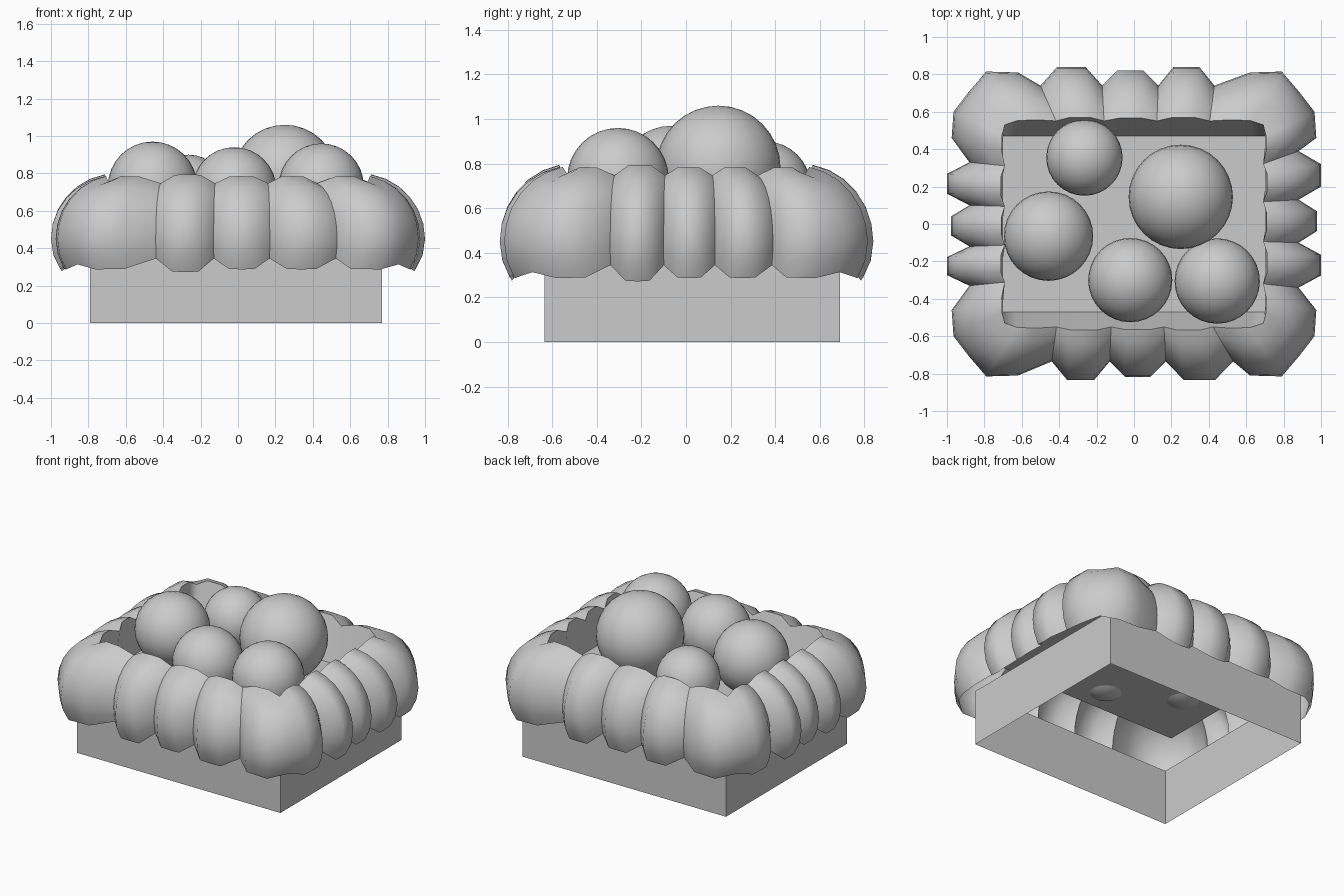
import bpy
import bmesh
import math
from mathutils import Vector

old = bpy.data.objects.get("Cube")
if old:
    bpy.data.objects.remove(old)

grey = bpy.data.materials.new("plain_grey")
grey.use_nodes = True
grey.diffuse_color = (0.6, 0.6, 0.6, 1)
grey.node_tree.nodes["Principled BSDF"].inputs["Base Color"].default_value = (0.6, 0.6, 0.6, 1)

PLATE_Z = 0.515
PLATE_X, PLATE_Y = 0.70, 0.47


def finish(bm, name, angle=None):
    """Turn a bmesh into a named object, smooth if an angle is given."""
    mesh = bpy.data.meshes.new(name)
    bm.to_mesh(mesh)
    bm.free()
    mesh.materials.append(grey)
    obj = bpy.data.objects.new(name, mesh)
    bpy.context.collection.objects.link(obj)
    if angle:
        bpy.ops.object.select_all(action='DESELECT')
        obj.select_set(True)
        bpy.context.view_layer.objects.active = obj
        bpy.ops.object.shade_smooth_by_angle(angle=math.radians(angle))
    return obj


# Base: four walls, open above and below
def rectangle(bm, x0, x1, y0, y1, z):
    return [bm.verts.new((x, y, z)) for x, y in ((x0, y0), (x1, y0), (x1, y1), (x0, y1))]


bm = bmesh.new()
low = rectangle(bm, -0.79, 0.77, -0.635, 0.69, 0)
high = rectangle(bm, -0.79, 0.77, -0.635, 0.69, 0.385)
for i in range(4):
    j = (i + 1) % 4
    bm.faces.new((low[i], low[j], high[j], high[i]))
finish(bm, "base_walls")

# Tray floor under the balls
bm = bmesh.new()
bm.faces.new(rectangle(bm, -PLATE_X, PLATE_X, -PLATE_Y, PLATE_Y, PLATE_Z))
finish(bm, "tray_floor")

# Balls: x, y, top height, radius
balls = [(0.25, 0.145, 1.06, 0.279), (-0.457, -0.065, 0.97, 0.239),
         (-0.02, -0.3, 0.94, 0.225), (0.445, -0.305, 0.96, 0.228),
         (-0.265, 0.355, 0.9, 0.204)]
for n, (x, y, top, r) in enumerate(balls):
    bm = bmesh.new()
    bmesh.ops.create_uvsphere(bm, u_segments=32, v_segments=16, radius=r)
    bmesh.ops.translate(bm, verts=bm.verts, vec=(x, y, top - r))
    finish(bm, f"ball_{n + 1}", 40)

# Seams between lobes, counterclockwise: positions along each side
# (at the inner rim, at the outer edge), then rim and outer distances
front, right, back, left = (Vector(v) for v in ((0, -1), (1, 0), (0, 1), (-1, 0)))
sides = [
    (front, (-0.44, -0.13, 0.17, 0.43), (-0.44, -0.13, 0.17, 0.53), 0.55, 0.735),
    (right, (-0.34, -0.1, 0.125, 0.33), (-0.34, -0.1, 0.13, 0.39), 0.70, 0.88),
    (back, (-0.43, -0.13, 0.17, 0.43), (-0.43, -0.13, 0.17, 0.5), 0.55, 0.74),
    (left, (-0.33, -0.1, 0.12, 0.33), (-0.33, -0.1, 0.12, 0.33), 0.70, 0.88),
]
seams = []
for normal, rims, outers, rim_d, out_d in sides:
    along = Vector((-normal.y, normal.x))
    for a, b in zip(rims, outers):
        seams.append((normal, along * a + normal * rim_d, along * b + normal * out_d))

# Outer plan of a corner lobe, from the front or back round to the side
CORNER = [Vector(p) for p in ((0.62, 0.81), (0.79, 0.815), (0.88, 0.71), (0.965, 0.6), (0.975, 0.46))]


def lobe_stations(i):
    """Return (rim point, outer point, swelling, notch) across one lobe."""
    n0, rim0, out0 = seams[i]
    n1, rim1, out1 = seams[(i + 1) % len(seams)]
    if n0 != n1:
        sign = n0 + n1
        outline = [Vector((p.x * sign.x, p.y * sign.y)) for p in CORNER]
        if n0.x:
            outline.reverse()
        bend = Vector((0.70 * sign.x, 0.53 * sign.y))
        rims = [rim0.lerp(bend, 0.4), rim0.lerp(bend, 0.75), bend,
                bend.lerp(rim1, 0.25), bend.lerp(rim1, 0.6)]
        swells = (0.75, 0.8, 0.75, 0.8, 0.75)
        notches = (0, 0, 0.035, 0, 0)
    else:
        bulge = n0 * (0.1 if n0.y else 0.12)
        if i % 4 == 1:
            bulge = bulge * 0.82
        cuts = (0.27, 0.5, 0.73)
        outline = [out0.lerp(out1, f) + bulge for f in cuts]
        rims = [rim0.lerp(rim1, f) for f in cuts]
        top = 1 if i % 4 == 0 else 0.8
        swells = (0.95 * top, top, 0.95 * top)
        notches = (0, 0, 0)
    return [(rim0, out0, 0, 0)] + list(zip(rims, outline, swells, notches))


# Puffy rim: swept sections that droop outside and drop to the tray inside
MID_Z = 0.45
LOWER = 0.315
UP_ROWS, DOWN_ROWS = 6, 2
bm = bmesh.new()
columns, seam_columns = [], []
for i in range(len(seams)):
    seam_columns.append(len(columns))
    for rim, outer, swell, notch in lobe_stations(i):
        centre = rim * 0.93
        upper = 0.302 + 0.048 * swell
        bottom = 0.345 - 0.073 * swell + 0.7 * notch
        t_low = math.asin((bottom - MID_Z) / LOWER)
        t_high = math.radians(80)
        angles = [t_low * (1 - k / DOWN_ROWS) for k in range(DOWN_ROWS)]
        angles += [t_high * k / UP_ROWS for k in range(UP_ROWS + 1)]
        column = []
        for t in angles:
            p = centre + (outer - centre) * math.cos(t)
            rise = math.sin(t)
            z = MID_Z + (upper if t > 0 else LOWER) * rise - notch * rise**4
            column.append(bm.verts.new((p.x, p.y, z)))
        qx = max(-PLATE_X, min(PLATE_X, rim.x))
        qy = max(-PLATE_Y, min(PLATE_Y, rim.y))
        column.append(bm.verts.new((qx, qy, PLATE_Z)))
        columns.append(column)
for a, b in zip(columns, columns[1:] + columns[:1]):
    for r in range(len(a) - 1):
        bm.faces.new((a[r], b[r], b[r + 1], a[r + 1]))
    # Crisp inner rim
    bm.edges.get((a[-2], b[-2])).smooth = False
# Crisp creases between lobes
for c in seam_columns:
    for lower_vert, upper_vert in zip(columns[c], columns[c][1:]):
        bm.edges.get((lower_vert, upper_vert)).smooth = False
finish(bm, "puffy_rim", 85)
